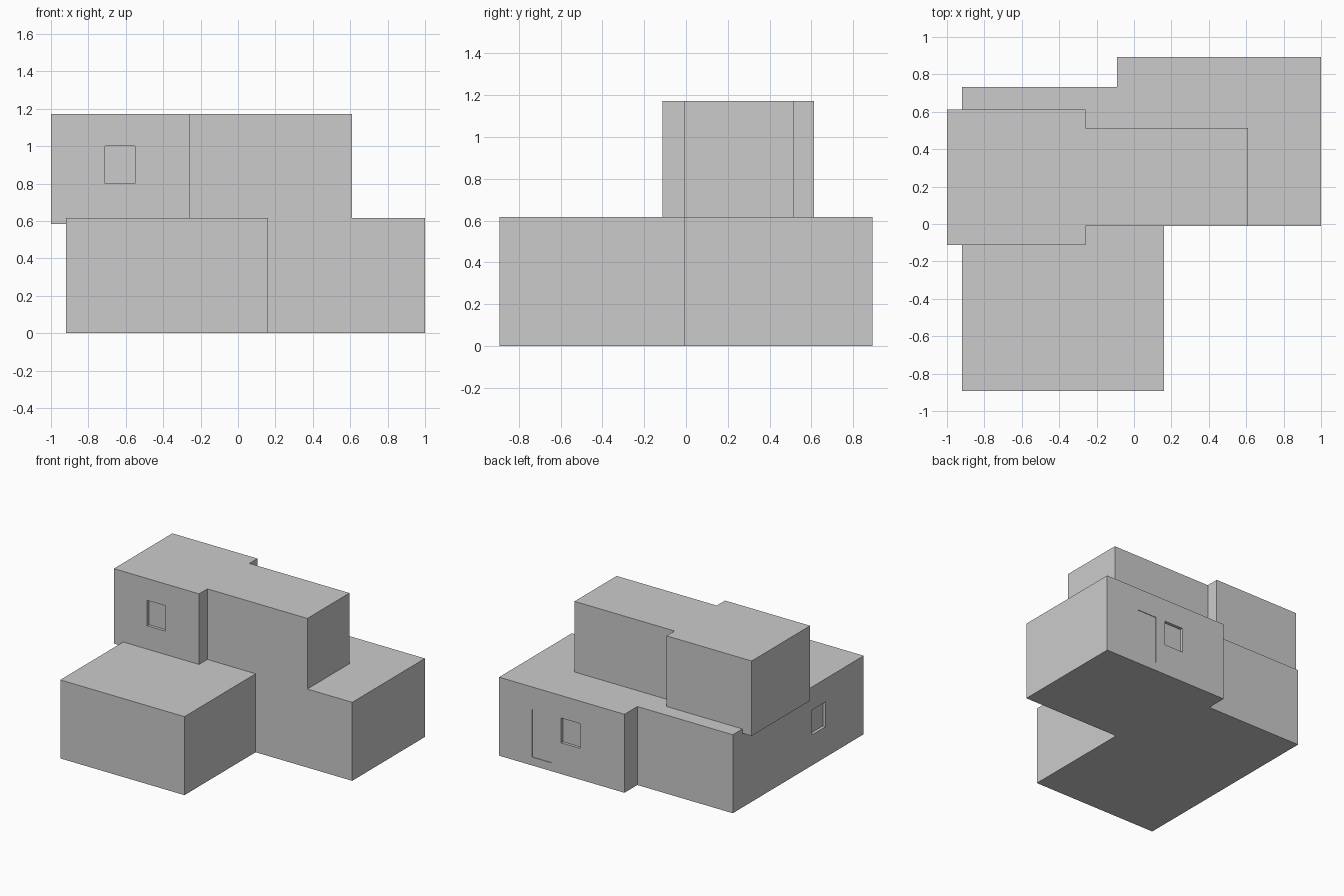
import bpy
import bmesh

if "Cube" in bpy.data.objects:
    bpy.data.objects.remove(bpy.data.objects["Cube"])


def prism(name, outline, z0, z1):
    """Extrude a floor-plan outline from z0 to z1."""
    bm = bmesh.new()
    face = bm.faces.new([bm.verts.new((x, y, z0)) for x, y in outline])
    up = bmesh.ops.extrude_face_region(bm, geom=[face])["geom"]
    verts = [v for v in up if isinstance(v, bmesh.types.BMVert)]
    bmesh.ops.translate(bm, verts=verts, vec=(0, 0, z1 - z0))
    bmesh.ops.recalc_face_normals(bm, faces=bm.faces)
    mesh = bpy.data.meshes.new(name)
    bm.to_mesh(mesh)
    bm.free()
    obj = bpy.data.objects.new(name, mesh)
    bpy.context.collection.objects.link(obj)
    return obj


def box(name, x0, x1, y0, y1, z0, z1):
    return prism(name, [(x0, y0), (x1, y0), (x1, y1), (x0, y1)], z0, z1)


def apply_boolean(target, other, operation):
    mod = target.modifiers.new(operation.lower(), 'BOOLEAN')
    mod.operation = operation
    mod.solver = 'EXACT'
    mod.object = other
    bpy.context.view_layer.objects.active = target
    bpy.ops.object.modifier_apply(modifier=mod.name)
    bpy.data.objects.remove(other)


# Ground floor: stepped L-shaped plan
house = prism("house_walls", [
    (-0.92, -0.893), (0.16, -0.893), (0.16, -0.01), (1.0, -0.01),
    (1.0, 0.893), (-0.09, 0.893), (-0.09, 0.733), (-0.92, 0.733)], 0, 0.617)

# Upper floor: wide left end overhanging the side wall, narrower right end
upper = prism("upper_floor", [
    (-1.0, -0.113), (-0.26, -0.113), (-0.26, -0.01), (0.61, -0.01),
    (0.61, 0.513), (-0.26, 0.513), (-0.26, 0.613), (-1.0, 0.613)], 0.583, 1.172)
apply_boolean(house, upper, 'UNION')

# Window and door recesses
recesses = [
    ("upper_front_window", -0.71, -0.55, -0.2, -0.09, 0.80, 1.00),
    ("back_window", 0.295, 0.46, 0.87, 1.0, 0.245, 0.44),
    ("back_door", 0.545, 0.713, 0.888, 1.0, 0.065, 0.44),
    ("left_window", -1.05, -0.897, -0.42, -0.25, 0.24, 0.435),
]
for spec in recesses:
    apply_boolean(house, box(*spec), 'DIFFERENCE')

# Merge coplanar faces into clean flat walls
bm = bmesh.new()
bm.from_mesh(house.data)
bmesh.ops.remove_doubles(bm, verts=bm.verts, dist=0.0005)
bmesh.ops.dissolve_limit(bm, angle_limit=0.01, verts=bm.verts, edges=bm.edges)
bm.to_mesh(house.data)
bm.free()
